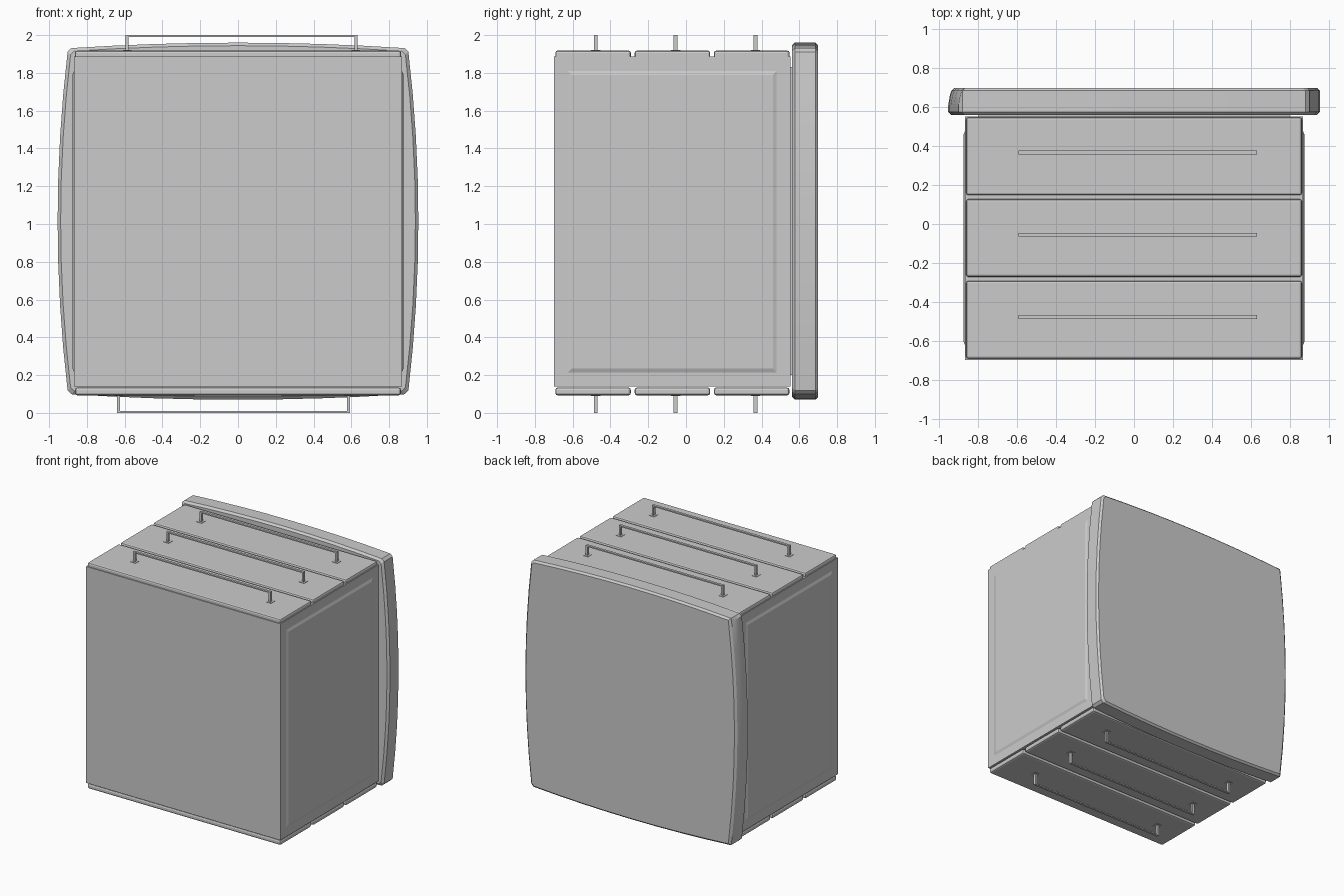
import bpy, bmesh

old = bpy.data.objects.get("Cube")
if old:
    bpy.data.objects.remove(old, do_unlink=True)

grey = bpy.data.materials.new("plain_grey")
grey.use_nodes = True
colour = (0.6, 0.6, 0.6, 1)
grey.diffuse_color = colour
grey.node_tree.nodes["Principled BSDF"].inputs["Base Color"].default_value = colour


def finish(name, bm):
    bmesh.ops.recalc_face_normals(bm, faces=bm.faces)
    mesh = bpy.data.meshes.new(name)
    bm.to_mesh(mesh)
    bm.free()
    mesh.materials.append(grey)
    obj = bpy.data.objects.new(name, mesh)
    bpy.context.collection.objects.link(obj)
    return obj


def add_box(bm, xs, ys, zs):
    verts = bmesh.ops.create_cube(bm, size=1)["verts"]
    for v in verts:
        for i, (lo, hi) in enumerate((xs, ys, zs)):
            v.co[i] = lo if v.co[i] < 0 else hi


def box(name, xs, ys, zs, bevel=0, segments=1):
    bm = bmesh.new()
    add_box(bm, xs, ys, zs)
    obj = finish(name, bm)
    if bevel:
        mod = obj.modifiers.new("rounded_edges", "BEVEL")
        mod.width, mod.segments = bevel, segments
    return obj


# Cabinet carcass
box("cabinet_body", (-0.868, 0.868), (-0.7, 0.553), (0.14, 1.888))

# Raised side panels with sloping borders
for side, label in ((-1, "right"), (1, "left")):
    bm = bmesh.new()
    rings = []
    for x, inset in ((0.86, 0), (0.868, 0), (0.876, 0.02)):
        y0, y1, z0, z1 = -0.625 + inset, 0.48 - inset, 0.215 + inset, 1.81 - inset
        rings.append([bm.verts.new((side * x, y, z))
                      for y, z in ((y0, z0), (y1, z0), (y1, z1), (y0, z1))])
    for a, b in zip(rings, rings[1:]):
        for i in range(4):
            j = (i + 1) % 4
            bm.faces.new((a[i], a[j], b[j], b[i]))
    bm.faces.new(rings[0])
    bm.faces.new(rings[-1])
    finish(label + "_side_panel", bm)


# Drawer fronts and bar handles on both faces
def handle(name, x0, x1, y, base, tip):
    bm = bmesh.new()
    out = 1 if tip > base else -1
    span = lambda a, b: (min(a, b), max(a, b))
    ys = (y - 0.01, y + 0.01)
    add_box(bm, (x0, x1), ys, span(tip - out * 0.01, tip))
    for a in (x0, x1 - 0.016):
        add_box(bm, (a, a + 0.016), ys, span(base - out * 0.005, tip - out * 0.005))
        # small foot plate under each post
        add_box(bm, (a - 0.015, a + 0.031), (y - 0.025, y + 0.025),
                span(base - out * 0.005, base + out * 0.003))
    finish(name, bm)


for i in range(3):
    y = -0.492 + i * 0.42
    ys = (y - 0.2, y + 0.2)
    box(f"upper_drawer_{i + 1}", (-0.863, 0.863), ys, (1.872, 1.918), 0.012, 2)
    box(f"lower_drawer_{i + 1}", (-0.863, 0.863), ys, (0.092, 0.135), 0.014, 2)
    hy = -0.478 + i * 0.423
    handle(f"upper_handle_{i + 1}", -0.595, 0.632, hy, 1.918, 2.0)
    handle(f"lower_handle_{i + 1}", -0.64, 0.592, hy, 0.092, 0.0)


# Bowed slab closing the back, with chamfered edges
def outline(inset, left_extra):
    steps = 8
    pts = []
    for edge in range(4):
        for k in range(steps + 1):
            t = (2 * k / steps - 1) * 0.98
            bow = 1 - t * t
            px, pz = 0.9 + 0.055 * bow - inset, 0.915 + 0.03 * bow - inset
            cx, cz = 0.9 - inset, 0.915 - inset
            x, z = ((t * cx, -pz), (px, t * cz), (-t * cx, pz), (-px, -t * cz))[edge]
            pts.append((x + left_extra * (edge == 3), z + 1.015))
    return pts


bm = bmesh.new()
rings = []
for y, inset, extra in ((0.56, 0.016, 0), (0.576, 0, 0), (0.61, 0, 0),
                        (0.66, 0, 0.008), (0.685, 0, 0.016), (0.7, 0.014, 0.018)):
    rings.append([bm.verts.new((x, y, z)) for x, z in outline(inset, extra)])
n = len(rings[0])
for a, b in zip(rings, rings[1:]):
    for i in range(n):
        j = (i + 1) % n
        bm.faces.new((a[i], a[j], b[j], b[i]))
bm.faces.new(rings[0])
bm.faces.new(rings[-1])
slab = finish("bowed_slab", bm)
bpy.ops.object.select_all(action="DESELECT")
slab.select_set(True)
bpy.context.view_layer.objects.active = slab
bpy.ops.object.shade_smooth_by_angle(angle=0.35)

# Hidden mounting strip between cabinet and slab
box("mounting_strip", (-0.8, 0.8), (0.54, 0.57), (0.2, 1.83))
